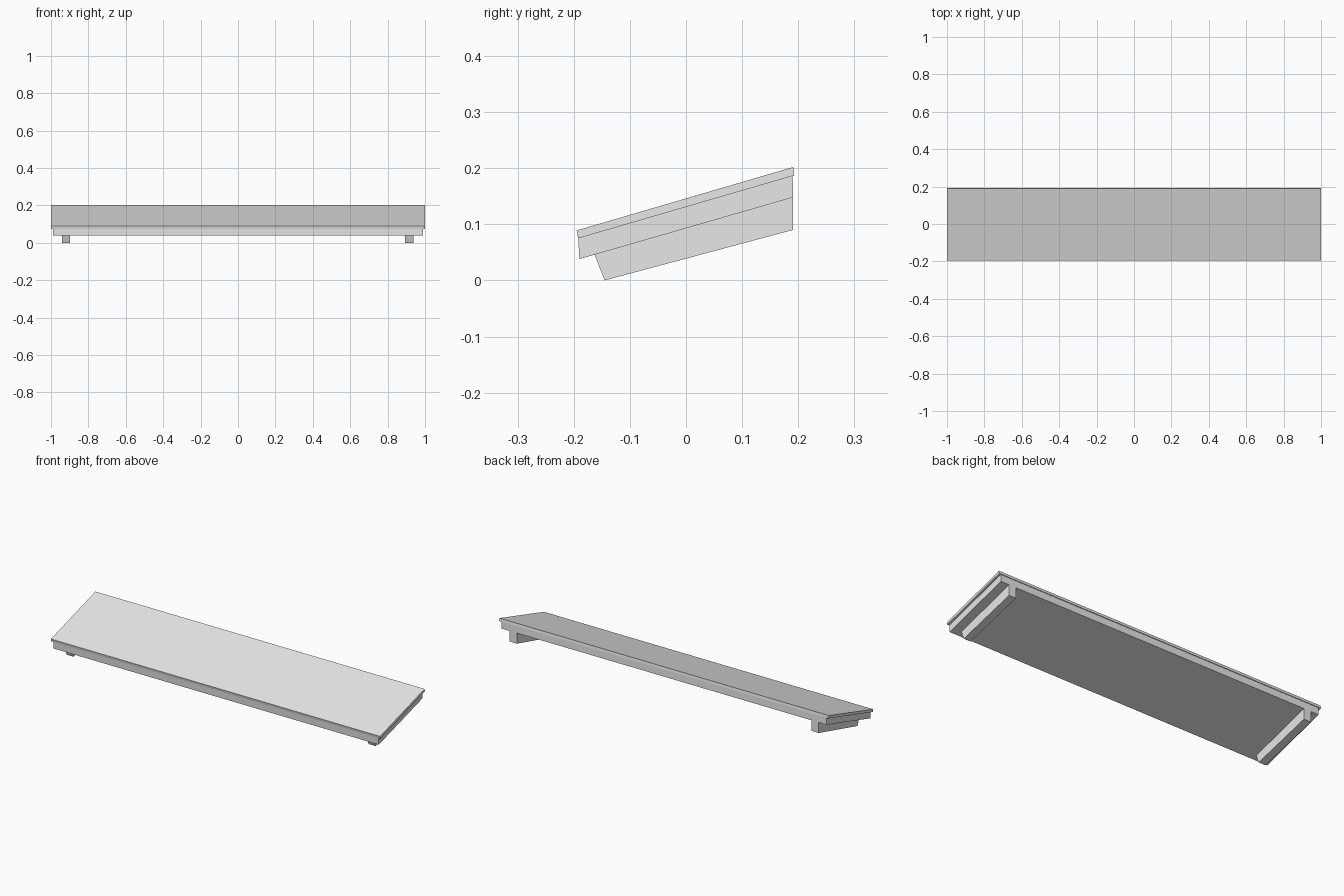
import bpy
import bmesh

cube = bpy.data.objects.get("Cube")
if cube:
    bpy.data.objects.remove(cube, do_unlink=True)

# One plain grey for every part
grey = bpy.data.materials.new("light_grey")
grey.use_nodes = True
colour = (0.8, 0.8, 0.8, 1)
grey.diffuse_color = colour
grey.node_tree.nodes["Principled BSDF"].inputs["Base Color"].default_value = colour


def extrude_profile(name, profile, x0, x1):
    """Extrude a side profile of (y, z) points from x0 to x1."""
    bm = bmesh.new()
    face = bm.faces.new([bm.verts.new((x0, y, z)) for y, z in profile])
    result = bmesh.ops.extrude_face_region(bm, geom=[face])
    moved = [v for v in result["geom"] if isinstance(v, bmesh.types.BMVert)]
    bmesh.ops.translate(bm, verts=moved, vec=(x1 - x0, 0, 0))
    bmesh.ops.recalc_face_normals(bm, faces=bm.faces)
    mesh = bpy.data.meshes.new(name)
    bm.to_mesh(mesh)
    bm.free()
    mesh.materials.append(grey)
    obj = bpy.data.objects.new(name, mesh)
    bpy.context.collection.objects.link(obj)
    return obj


# Thin sloping cover sheet
extrude_profile("cover_sheet",
                [(-0.195, 0.089), (0.191, 0.202), (0.193, 0.187), (-0.192, 0.075)],
                -1, 1)

# Slightly narrower slab beneath the sheet
extrude_profile("slab",
                [(-0.192, 0.075), (0.19, 0.187), (0.191, 0.148), (-0.19, 0.038)],
                -0.988, 0.988)

# Pair of support rails with a raked front end
for side, x0, x1 in (("right", -0.94, -0.897), ("left", 0.894, 0.937)):
    extrude_profile(side + "_support_rail",
                    [(-0.163, 0.046), (0.191, 0.148), (0.191, 0.09), (-0.145, 0)],
                    x0, x1)
